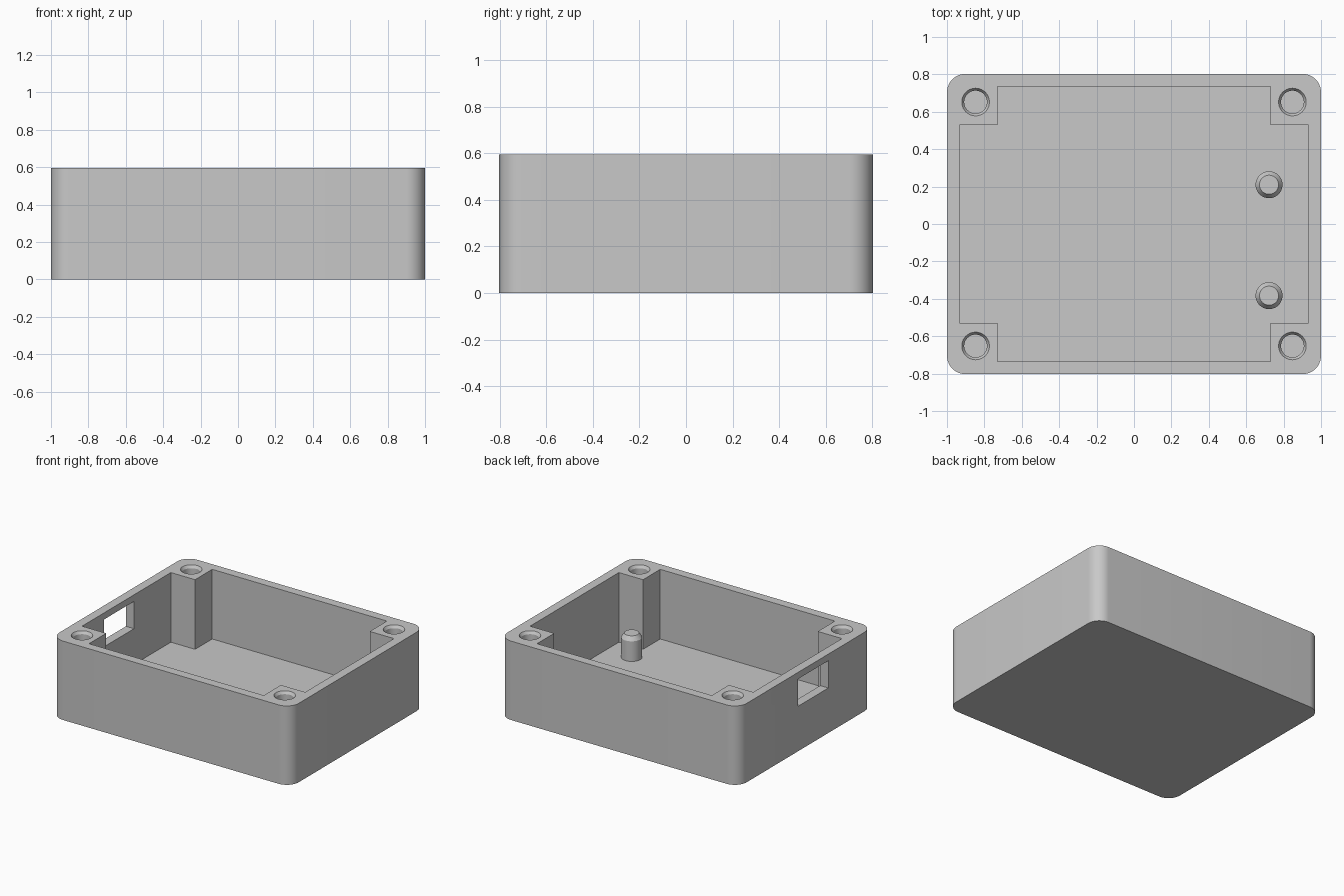
import bpy, bmesh, math

if "Cube" in bpy.data.objects:
    bpy.data.objects.remove(bpy.data.objects["Cube"], do_unlink=True)

HALF_X, HALF_Y, HEIGHT = 1.0, 0.803, 0.596
FLOOR = 0.07

grey = bpy.data.materials.new("plain grey")
grey.use_nodes = True
grey.diffuse_color = (0.58, 0.58, 0.58, 1)
grey.node_tree.nodes["Principled BSDF"].inputs["Base Color"].default_value = grey.diffuse_color


def loft(name, rings):
    """Solid skinned through equal-length rings of points, capped at both ends."""
    bm = bmesh.new()
    loops = [[bm.verts.new(p) for p in ring] for ring in rings]
    for low, high in zip(loops, loops[1:]):
        for i in range(len(low)):
            j = (i + 1) % len(low)
            bm.faces.new((low[i], low[j], high[j], high[i]))
    bm.faces.new(loops[0][::-1])
    bm.faces.new(loops[-1])
    bmesh.ops.recalc_face_normals(bm, faces=bm.faces)
    mesh = bpy.data.meshes.new(name)
    bm.to_mesh(mesh)
    bm.free()
    mesh.materials.append(grey)
    obj = bpy.data.objects.new(name, mesh)
    bpy.context.collection.objects.link(obj)
    return obj


def prism(name, outline, z0, z1):
    return loft(name, [[(x, y, z) for x, y in outline] for z in (z0, z1)])


def turned(name, x, y, profile, sides=40):
    """Round part from (radius, height) pairs."""
    angles = [math.tau * i / sides for i in range(sides)]
    return loft(name, [[(x + r * math.cos(a), y + r * math.sin(a), z) for a in angles]
                       for r, z in profile])


def rounded_rectangle(hx, hy, r, steps=12):
    points = []
    for quarter, (sx, sy) in enumerate(((1, 1), (-1, 1), (-1, -1), (1, -1))):
        for i in range(steps + 1):
            a = math.pi / 2 * (quarter + i / steps)
            points.append((sx * (hx - r) + r * math.cos(a), sy * (hy - r) + r * math.sin(a)))
    return points


def smooth(obj):
    bpy.ops.object.select_all(action="DESELECT")
    obj.select_set(True)
    bpy.context.view_layer.objects.active = obj
    bpy.ops.object.shade_smooth_by_angle(angle=math.radians(30))


def cut(target, cutter):
    mod = target.modifiers.new("cut", "BOOLEAN")
    mod.operation, mod.solver, mod.object = "DIFFERENCE", "EXACT", cutter
    bpy.context.view_layer.objects.active = target
    bpy.ops.object.modifier_apply(modifier=mod.name)
    bpy.data.objects.remove(cutter, do_unlink=True)


# Open box with rounded upright corners
box = prism("enclosure_box", rounded_rectangle(HALF_X, HALF_Y, 0.1), 0, HEIGHT)

# Cavity that leaves a square screw post in each corner
wx, wy, px, py = 0.932, 0.735, 0.73, 0.53
cross = [(wx, -py), (wx, py), (px, py), (px, wy), (-px, wy), (-px, py),
         (-wx, py), (-wx, -py), (-px, -py), (-px, -wy), (px, -wy), (px, -py)]
cut(box, prism("cavity_cutter", cross, FLOOR, HEIGHT + 0.1))

# Port opening through the -x wall
port = [(-1.1, -0.27), (-0.85, -0.27), (-0.85, 0.09), (-1.1, 0.09)]
cut(box, prism("port_cutter", port, 0.34, 0.546))

# Countersunk screw holes in the posts
for sx in (-1, 1):
    for sy in (-1, 1):
        cut(box, turned("hole_cutter", sx * 0.847, sy * 0.652,
                        [(0.061, 0.2), (0.061, HEIGHT - 0.02),
                         (0.074, HEIGHT), (0.074, HEIGHT + 0.05)]))
smooth(box)

# Chamfered pegs standing on the floor
for side, y in (("back", 0.21), ("front", -0.383)):
    smooth(turned(side + "_peg", 0.722, y,
                  [(0.072, FLOOR - 0.02), (0.072, 0.222), (0.051, 0.254)]))
